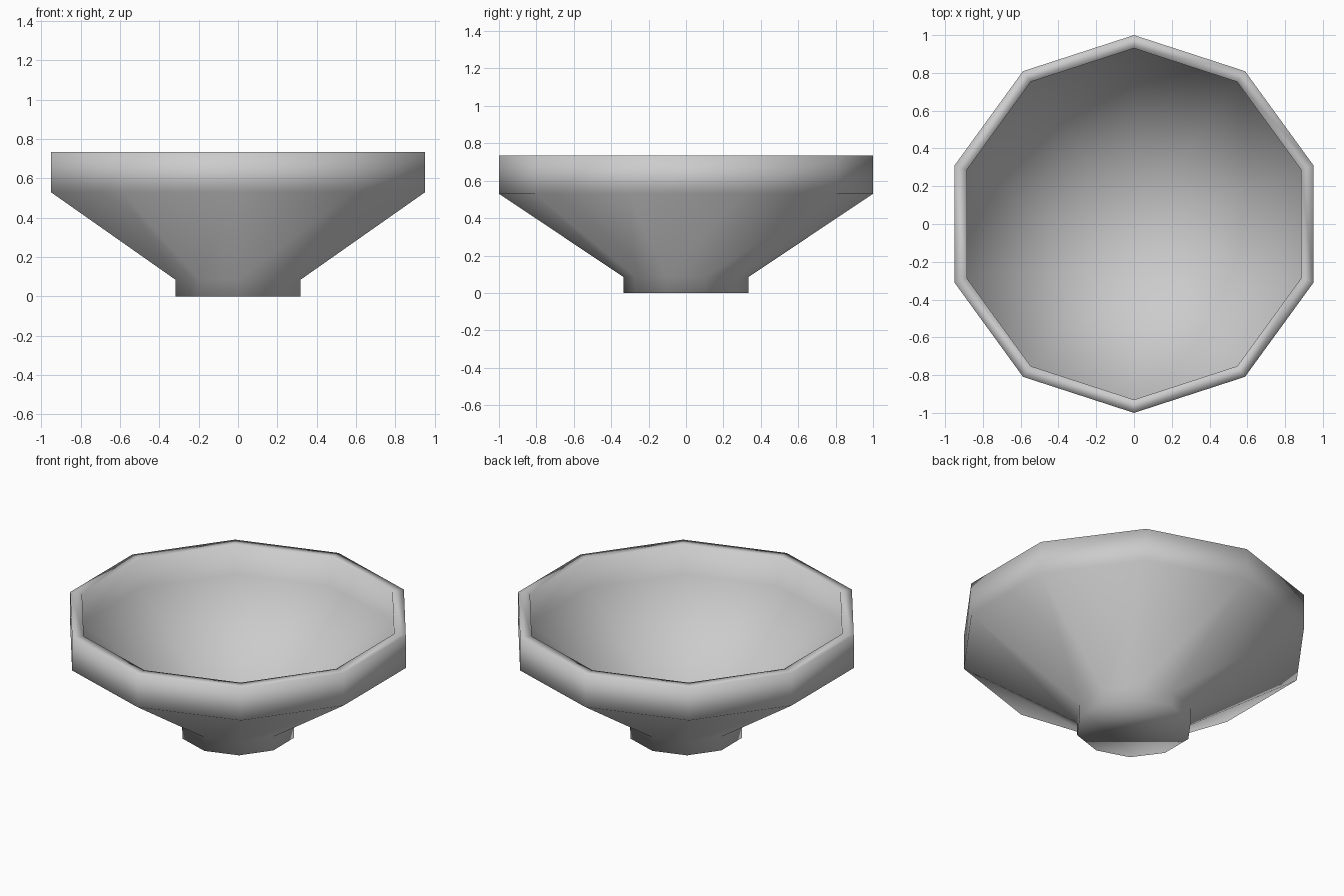
import bpy
import bmesh
from math import cos, sin, pi

cube = bpy.data.objects.get("Cube")
if cube:
    bpy.data.objects.remove(cube, do_unlink=True)

SIDES = 10

# Plain grey clay
clay = bpy.data.materials.new("grey_clay")
clay.use_nodes = True
colour = (0.6, 0.6, 0.6, 1)
clay.diffuse_color = colour
clay.node_tree.nodes["Principled BSDF"].inputs["Base Color"].default_value = colour

# Section from the underside of the foot, over the rim, to the inner floor
profile = [
    (0.334, 0.0), (0.334, 0.085),   # foot
    (1.0, 0.53), (1.0, 0.735),      # outer cone and wall
    (0.93, 0.735), (0.93, 0.55),    # rim and inner wall
    (0.30, 0.13),                   # inner floor
]

bm = bmesh.new()
rings = []
for radius, height in profile:
    angles = [pi / 2 + 2 * pi * i / SIDES for i in range(SIDES)]
    rings.append([bm.verts.new((radius * cos(a), radius * sin(a), height)) for a in angles])

# Walls between neighbouring rings
for lower, upper in zip(rings, rings[1:]):
    for i in range(SIDES):
        j = (i + 1) % SIDES
        bm.faces.new((lower[i], lower[j], upper[j], upper[i]))

# Underside and inner floor
bm.faces.new(rings[0][::-1])
bm.faces.new(rings[-1])
bmesh.ops.recalc_face_normals(bm, faces=bm.faces)
for face in bm.faces:
    face.smooth = True

mesh = bpy.data.meshes.new("bowl")
bm.to_mesh(mesh)
bm.free()
mesh.materials.append(clay)
bowl = bpy.data.objects.new("bowl", mesh)
bpy.context.collection.objects.link(bowl)
